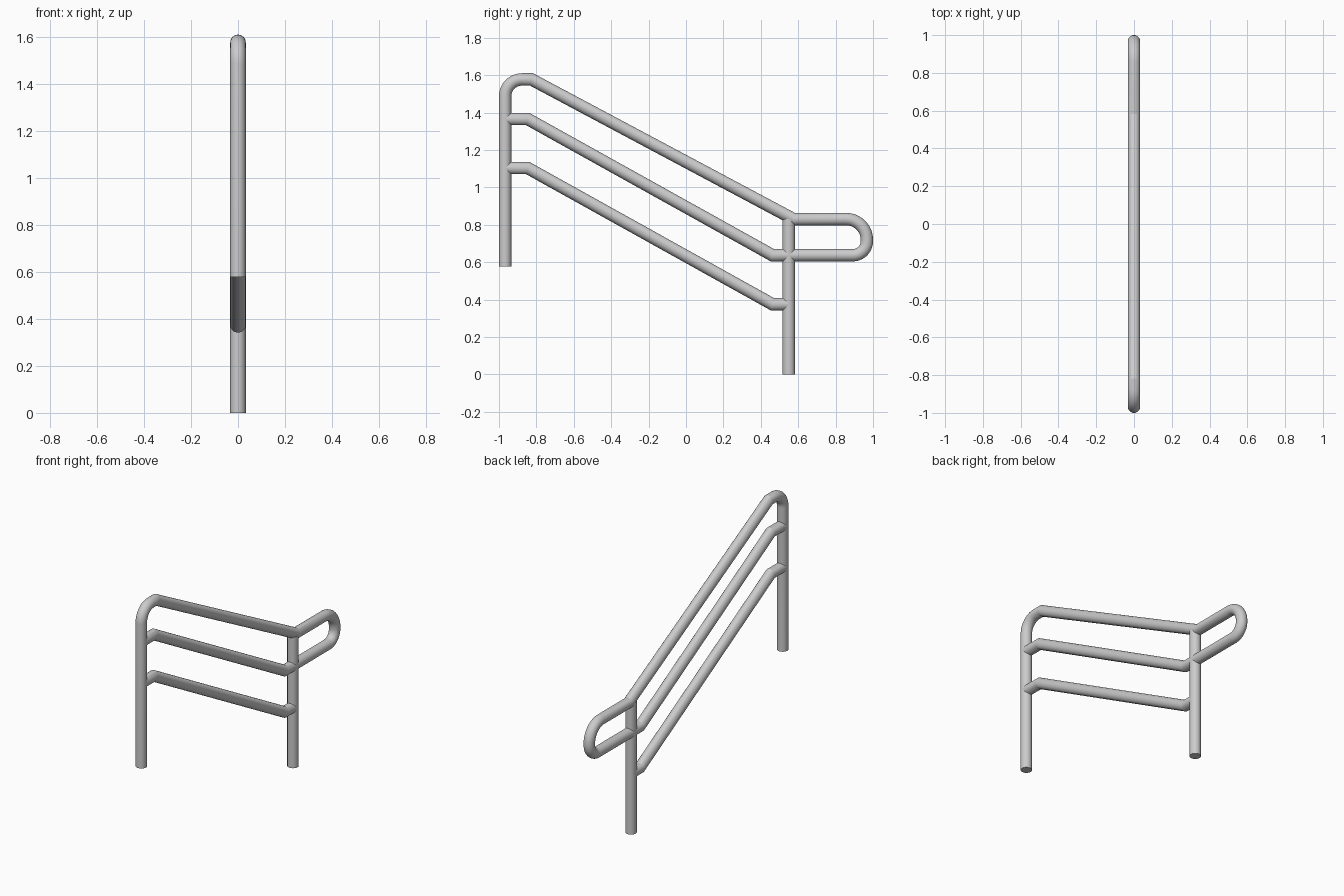
import bpy, bmesh
from math import cos, sin, pi
from mathutils import Vector

if "Cube" in bpy.data.objects:
    bpy.data.objects.remove(bpy.data.objects["Cube"])

R = 0.033      # tube radius
SIDES = 32


def rounded(points, segs=10):
    """Path of (y, z, corner radius); corners with a radius become arcs."""
    out = []
    for i, (y, z, r) in enumerate(points):
        p = Vector((0, y, z))
        if r == 0:
            out.append(p)
            continue
        a = (Vector((0, *points[i - 1][:2])) - p).normalized()
        b = (Vector((0, *points[i + 1][:2])) - p).normalized()
        c = p + (a + b) * r          # right-angle corners only
        for k in range(segs + 1):
            t = k / segs * pi / 2
            out.append(c - b * r * cos(t) - a * r * sin(t))
    return out


def tube(name, points, cap_start=False, cap_end=False):
    """Sweep a circle along a path in the YZ plane with mitred bends."""
    path = rounded(points)
    bm = bmesh.new()
    rings = []
    side = Vector((1, 0, 0))
    for i, p in enumerate(path):
        d0 = (p - path[i - 1]).normalized() if i else (path[1] - p).normalized()
        d1 = (path[i + 1] - p).normalized() if i < len(path) - 1 else d0
        t = (d0 + d1).normalized()
        n = t.cross(side) / max(t.dot(d0), 0.3)    # stretch at the mitre
        rings.append([bm.verts.new(p + R * (side * cos(2 * pi * k / SIDES) + n * sin(2 * pi * k / SIDES)))
                      for k in range(SIDES)])
    for a, b in zip(rings, rings[1:]):
        for k in range(SIDES):
            j = (k + 1) % SIDES
            bm.faces.new((a[k], a[j], b[j], b[k]))
    if cap_start:
        bm.faces.new(rings[0])
    if cap_end:
        bm.faces.new(rings[-1])
    bmesh.ops.recalc_face_normals(bm, faces=bm.faces)
    mesh = bpy.data.meshes.new(name)
    bm.to_mesh(mesh)
    bm.free()
    ob = bpy.data.objects.new(name, mesh)
    bpy.context.collection.objects.link(ob)
    bpy.ops.object.select_all(action='DESELECT')
    ob.select_set(True)
    bpy.context.view_layer.objects.active = ob
    bpy.ops.object.shade_smooth_by_angle(angle=0.4)
    return ob


Y_UP, Y_LOW = -0.967, 0.55     # upper and lower post positions

# upper post, sloping handrail and end loop as one bent tube
tube("handrail", [(Y_UP, 0.578, 0), (Y_UP, 1.577, 0.09), (-0.826, 1.577, 0),
                  (0.575, 0.83, 0), (0.967, 0.83, 0.11), (0.967, 0.637, 0.075),
                  (Y_LOW, 0.637, 0)], cap_start=True)

# lower post
tube("lower_post", [(Y_LOW, 0, 0), (Y_LOW, 0.83, 0)], cap_start=True, cap_end=True)

# two sloping rails between the posts
for name, top in (("middle_rail", 1.365), ("bottom_rail", 1.103)):
    low = top - 0.728
    tube(name, [(Y_UP, top, 0), (-0.846, top, 0), (0.462, low, 0), (Y_LOW, low, 0)])
